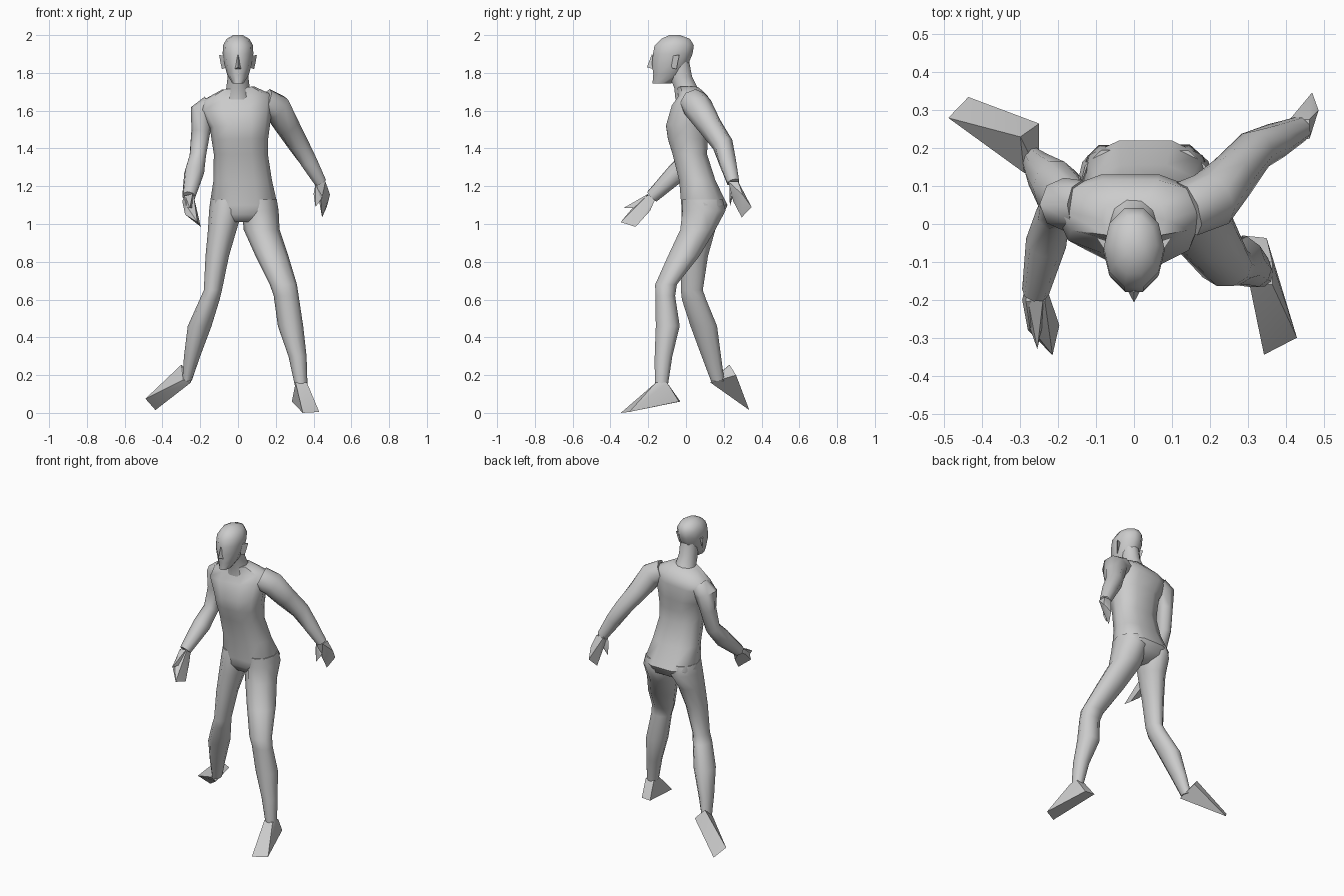
import bpy, bmesh, math
from mathutils import Vector

SIDES = 10


def finish(name, bm, angle=50):
    bmesh.ops.recalc_face_normals(bm, faces=bm.faces)
    me = bpy.data.meshes.new(name)
    bm.to_mesh(me)
    bm.free()
    ob = bpy.data.objects.new(name, me)
    bpy.context.collection.objects.link(ob)
    bpy.ops.object.select_all(action='DESELECT')
    ob.select_set(True)
    bpy.context.view_layer.objects.active = ob
    bpy.ops.object.shade_smooth_by_angle(angle=math.radians(angle))
    return ob


def skin(name, rings):
    bm = bmesh.new()
    rows = [[bm.verts.new(p) for p in r] for r in rings]
    for a, b in zip(rows, rows[1:]):
        for i in range(len(a)):
            j = (i + 1) % len(a)
            bm.faces.new((a[i], a[j], b[j], b[i]))
    bm.faces.new(rows[0])
    bm.faces.new(rows[-1])
    return finish(name, bm)


def power(v, e):
    return math.copysign(abs(v) ** e, v)


def slices(name, rows, e=1.0, slope=0.0, level=0.0):
    """Loft level sections given as (z, centre x, half width, front y, back y)."""
    rings = []
    for z, cx, hx, f, b in rows:
        ring = []
        for k in range(SIDES):
            t = 2 * math.pi * (k + 0.5) / SIDES + math.pi / SIDES
            x = cx + hx * power(math.cos(t), e)
            y = (f + b) / 2 + (b - f) / 2 * power(math.sin(t), e)
            tilt = slope * max(0, min(1, (z - level) / 0.25))
            ring.append((x, y, z + tilt * x))
        rings.append(ring)
    return skin(name, rings)


def tube(name, rows, sides=8):
    """Loft round sections (x, y, z, radius) square to the path."""
    pts = [Vector(r[:3]) for r in rows]
    rings = []
    for i, r in enumerate(rows):
        d = pts[min(i + 1, len(pts) - 1)] - pts[max(i - 1, 0)]
        q = d.to_track_quat('Z', 'Y')
        rings.append([pts[i] + q @ Vector((math.cos(a), math.sin(a), 0)) * r[3]
                      for a in (2 * math.pi * k / sides for k in range(sides))])
    return skin(name, rings)


def hull(name, pts, angle=30):
    bm = bmesh.new()
    for p in pts:
        bm.verts.new(p)
    res = bmesh.ops.convex_hull(bm, input=bm.verts)
    loose = [v for v in bm.verts if not v.link_faces]
    bmesh.ops.delete(bm, geom=loose, context='VERTS')
    return finish(name, bm, angle)


def knob(x, y, z, r):
    return [(x + sx * r, y + sy * r, z) for sx in (-1, 1) for sy in (-1, 1)]


# torso, shoulders tilted down on the -x side
slices("torso", [
    (1.01, 0.02, 0.07, 0.00, 0.13), (1.05, 0.03, 0.16, -0.025, 0.20),
    (1.10, 0.03, 0.18, -0.03, 0.225), (1.23, 0.025, 0.155, -0.04, 0.16),
    (1.37, 0.015, 0.143, -0.075, 0.115), (1.45, 0.01, 0.15, -0.10, 0.12),
    (1.52, 0.01, 0.16, -0.11, 0.125), (1.62, -0.01, 0.195, -0.08, 0.135),
    (1.67, -0.01, 0.185, -0.045, 0.12), (1.72, 0.0, 0.085, -0.05, 0.07)],
    e=0.8, slope=0.1, level=1.4)

# neck and head
slices("neck", [(1.66, 0, 0.08, -0.06, 0.10), (1.72, 0, 0.062, -0.065, 0.065),
                (1.78, 0, 0.055, -0.09, 0.035), (1.86, 0, 0.055, -0.10, 0.02)])
slices("head", [
    (1.745, 0, 0.03, -0.18, -0.075), (1.79, 0, 0.057, -0.177, -0.02),
    (1.85, 0, 0.074, -0.185, 0.018), (1.90, 0, 0.081, -0.18, 0.04),
    (1.945, 0, 0.08, -0.172, 0.047), (1.98, 0, 0.06, -0.135, 0.025),
    (2.0, 0, 0.025, -0.09, -0.03)])
hull("nose", [(0, -0.207, 1.83), (0, -0.18, 1.90), (-0.02, -0.17, 1.82),
              (0.02, -0.17, 1.82), (0, -0.16, 1.86)])
for s, side in ((1, "right"), (-1, "left")):
    hull("ear_" + side, [(s * x, y, z) for x, y, z in (
        (0.07, -0.08, 1.89), (0.07, -0.075, 1.825), (0.085, -0.05, 1.82),
        (0.1, -0.035, 1.895), (0.092, -0.045, 1.85), (0.07, -0.045, 1.89))])

# legs
slices("forward_leg", [
    (1.13, 0.115, 0.09, -0.025, 0.20), (1.07, 0.118, 0.097, -0.025, 0.215),
    (0.97, 0.125, 0.095, -0.035, 0.16), (0.83, 0.18, 0.087, -0.10, 0.075),
    (0.68, 0.24, 0.072, -0.166, -0.045), (0.62, 0.255, 0.066, -0.165, -0.055),
    (0.46, 0.278, 0.067, -0.163, -0.03), (0.30, 0.315, 0.048, -0.168, -0.07),
    (0.14, 0.335, 0.033, -0.167, -0.095)])
slices("rear_leg", [
    (1.13, -0.06, 0.085, -0.02, 0.20), (1.07, -0.065, 0.088, -0.03, 0.215),
    (0.97, -0.083, 0.076, -0.03, 0.16), (0.83, -0.11, 0.062, -0.03, 0.12),
    (0.65, -0.133, 0.048, -0.03, 0.092), (0.60, -0.15, 0.053, -0.025, 0.11),
    (0.46, -0.203, 0.063, 0.02, 0.168), (0.30, -0.243, 0.043, 0.08, 0.188),
    (0.17, -0.27, 0.025, 0.13, 0.205)])

# feet: wedges from the ankle to a flat sole
hull("forward_foot", knob(0.335, -0.13, 0.16, 0.03) + [
    (0.285, -0.03, 0.06), (0.35, -0.037, 0.06), (0.343, -0.345, 0.0),
    (0.43, -0.30, 0.005)])
hull("rear_foot", [(-0.25, 0.13, 0.16), (-0.29, 0.135, 0.175), (-0.255, 0.20, 0.18),
                   (-0.30, 0.23, 0.255), (-0.25, 0.265, 0.20),
                   (-0.49, 0.28, 0.075), (-0.437, 0.335, 0.015)])

# arms
tube("rear_arm", [
    (0.14, 0.04, 1.645, 0.075), (0.205, 0.065, 1.615, 0.078), (0.26, 0.125, 1.52, 0.065),
    (0.32, 0.195, 1.42, 0.056), (0.375, 0.22, 1.33, 0.048), (0.437, 0.25, 1.22, 0.034)])
tube("forward_arm", [
    (-0.14, 0.05, 1.62, 0.065), (-0.185, 0.052, 1.59, 0.07), (-0.197, 0.05, 1.49, 0.05),
    (-0.213, 0.025, 1.36, 0.046), (-0.232, -0.05, 1.27, 0.054),
    (-0.26, -0.18, 1.145, 0.036)])

# hands with thumbs
hull("rear_hand", knob(0.437, 0.25, 1.225, 0.026) + [
    (0.487, 0.30, 1.155), (0.44, 0.25, 1.12), (0.465, 0.26, 1.14),
    (0.47, 0.347, 1.09), (0.445, 0.295, 1.035)])
hull("rear_thumb", [(0.41, 0.23, 1.21), (0.455, 0.26, 1.19), (0.44, 0.235, 1.13),
                    (0.40, 0.24, 1.16), (0.41, 0.232, 1.09)])
hull("forward_hand", knob(-0.26, -0.18, 1.15, 0.025) + [
    (-0.295, -0.20, 1.12), (-0.275, -0.27, 1.10), (-0.225, -0.19, 1.07),
    (-0.28, -0.28, 1.05), (-0.215, -0.346, 1.01), (-0.197, -0.267, 0.985)])
hull("forward_thumb", [(-0.28, -0.20, 1.15), (-0.24, -0.20, 1.16), (-0.28, -0.26, 1.085),
                       (-0.24, -0.26, 1.085), (-0.255, -0.33, 1.085)])
